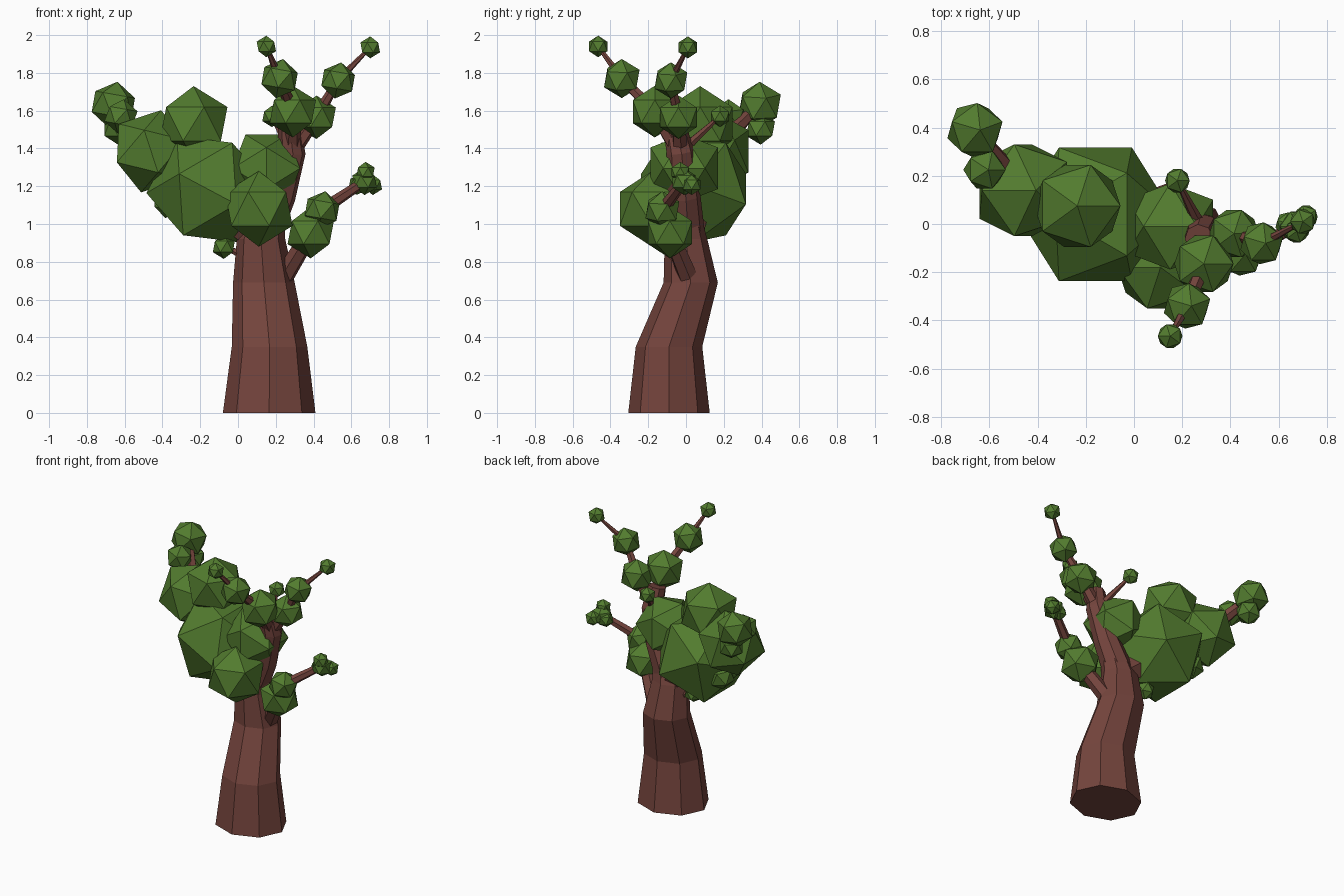
import bpy, bmesh
from math import cos, sin, pi, radians
from mathutils import Vector, Matrix

if "Cube" in bpy.data.objects:
    bpy.data.objects.remove(bpy.data.objects["Cube"])


def material(name, rgb):
    m = bpy.data.materials.new(name)
    m.diffuse_color = (*rgb, 1)
    m.use_nodes = True
    m.node_tree.nodes["Principled BSDF"].inputs["Base Color"].default_value = m.diffuse_color
    return m


BARK = material("bark", (0.175, 0.058, 0.046))
LEAF = material("leaf", (0.085, 0.2, 0.028))


def finish(bm, name, mat):
    bmesh.ops.recalc_face_normals(bm, faces=bm.faces)
    me = bpy.data.meshes.new(name)
    bm.to_mesh(me)
    bm.free()
    me.materials.append(mat)
    ob = bpy.data.objects.new(name, me)
    bpy.context.collection.objects.link(ob)
    return ob


def skin(name, rings):
    """Join rings of points into a closed, flat-faced tube."""
    bm = bmesh.new()
    loops = [[bm.verts.new(p) for p in r] for r in rings]
    n = len(loops[0])
    for a, b in zip(loops, loops[1:]):
        for i in range(n):
            j = (i + 1) % n
            bm.faces.new((a[i], a[j], b[j], b[i]))
    bm.faces.new(loops[0])
    bm.faces.new(loops[-1])
    finish(bm, name, BARK)


def branch(name, path, r0, r1, sides=6):
    """Tube through the points, tapering evenly from r0 to r1."""
    pts = [Vector(p[:3]) for p in path]
    last = len(pts) - 1
    rings, u = [], Vector((1, 0.1, 0))
    for i, p in enumerate(pts):
        d = (pts[min(i + 1, last)] - pts[max(i - 1, 0)]).normalized()
        u = (u - d * u.dot(d)).normalized()
        v = d.cross(u)
        r = r0 + (r1 - r0) * i / last
        rings.append([p + r * (u * cos(2 * pi * k / sides) + v * sin(2 * pi * k / sides))
                      for k in range(sides)])
    skin(name, rings)


def leaf_clump(name, x, y, z, r, turn):
    bm = bmesh.new()
    bmesh.ops.create_icosphere(bm, subdivisions=1, radius=r,
                               matrix=Matrix.Translation((x, y, z)) @ turn)
    finish(bm, name, LEAF)


def square_clump(name, x, y, z, r, tilt):
    """Icosahedron whose edges, not corners, face the axes."""
    phi = (1 + 5 ** 0.5) / 2
    bm = bmesh.new()
    for s in (-1, 1):
        for t in (-phi, phi):
            for p in ((s, t, 0), (0, s, t), (t, 0, s)):
                bm.verts.new(Vector(p).normalized() * r)
    bmesh.ops.convex_hull(bm, input=bm.verts)
    bm.transform(Matrix.Translation((x, y, z)) @ tilt)
    finish(bm, name, LEAF)


def lean(i):
    """Small varied turn for each clump."""
    return Matrix.Rotation(radians(10 * (i % 2)), 4, 'Y') @ Matrix.Rotation(radians(18 * (i % 3)), 4, 'Z')


# Trunk: slightly flattened eight-sided rings (x, y, z, radius)
trunk = [(0.165, -0.09, 0, 0.245), (0.167, -0.09, 0.35, 0.2), (0.137, 0.025, 0.69, 0.163),
         (0.122, 0, 0.92, 0.128), (0.16, -0.01, 1.08, 0.09)]
skin("trunk", [[(x + r * cos(k * pi / 4), y + 0.88 * r * sin(k * pi / 4), z) for k in range(8)]
               for x, y, z, r in trunk])

# Main limb
fork = (0.285, -0.03, 1.38)
branch("main_limb", [(0.13, 0, 0.95), (0.22, -0.01, 1.15), fork, (0.27, -0.06, 1.52)], 0.1, 0.06, 8)

# Side limbs: start, end radii, and the leaf clumps (x, y, z, radius) they run through
limbs = {
    "right_limb": ((0.23, 0.02, 0.7), 0.055, 0.025,
                   [(0.385, -0.085, 0.955, 0.137), (0.445, -0.125, 1.075, 0.1), (0.67, -0.01, 1.225, 0.072)]),
    "front_twig": (fork, 0.05, 0.01,
                   [(0.29, -0.165, 1.595, 0.137), (0.22, -0.34, 1.77, 0.105), (0.15, -0.465, 1.94, 0.057)]),
    "right_twig": (fork, 0.045, 0.009,
                   [(0.415, -0.04, 1.565, 0.115), (0.53, -0.08, 1.76, 0.097), (0.7, 0.01, 1.935, 0.058)]),
    "back_twig": (fork, 0.03, 0.01, [(0.18, 0.18, 1.57, 0.057)]),
    "low_left_twig": ((0.06, 0.01, 0.82), 0.03, 0.01, [(-0.075, 0.02, 0.88, 0.065)]),
}
for name, (start, r0, r1, clumps) in limbs.items():
    branch(name, [start] + clumps, r0, r1)
    for i, c in enumerate(clumps):
        leaf_clump(f"{name}_leaves_{i + 1}", *c, lean(i))

# Large clumps in the crown
left, tip = (-0.46, 0.14, 1.385, 0.224), (-0.66, 0.39, 1.63, 0.125)
square_clump("leaf_clump_big", -0.16, 0.04, 1.185, 0.326, Matrix.Rotation(radians(28), 4, 'Y'))
square_clump("leaf_clump_middle", 0.15, -0.01, 1.295, 0.21, Matrix.Rotation(pi / 2, 4, 'X'))
square_clump("leaf_clump_left", *left, Matrix.Rotation(radians(-18), 4, 'Y') @ Matrix.Rotation(pi / 2, 4, 'X'))
branch("left_limb", [trunk[3], left, tip], 0.09, 0.025)

# Crown clumps beside the limbs
crown = [(-0.235, 0.075, 1.53, 0.2), tip, (0.11, -0.18, 1.08, 0.2),
         (-0.62, 0.225, 1.57, 0.092), (-0.635, 0.395, 1.505, 0.085), (-0.37, 0.13, 1.12, 0.09)]
for i, c in enumerate(crown):
    leaf_clump(f"crown_leaves_{i + 1}", *c, lean(i))

# Small cluster at the tip of the right limb
for i in range(3):
    a = pi / 2 + i * 2 * pi / 3
    leaf_clump(f"tip_leaves_{i + 1}", 0.675 + 0.045 * cos(a), 0.03 * (i - 1), 1.23 + 0.045 * sin(a), 0.054, lean(i))
